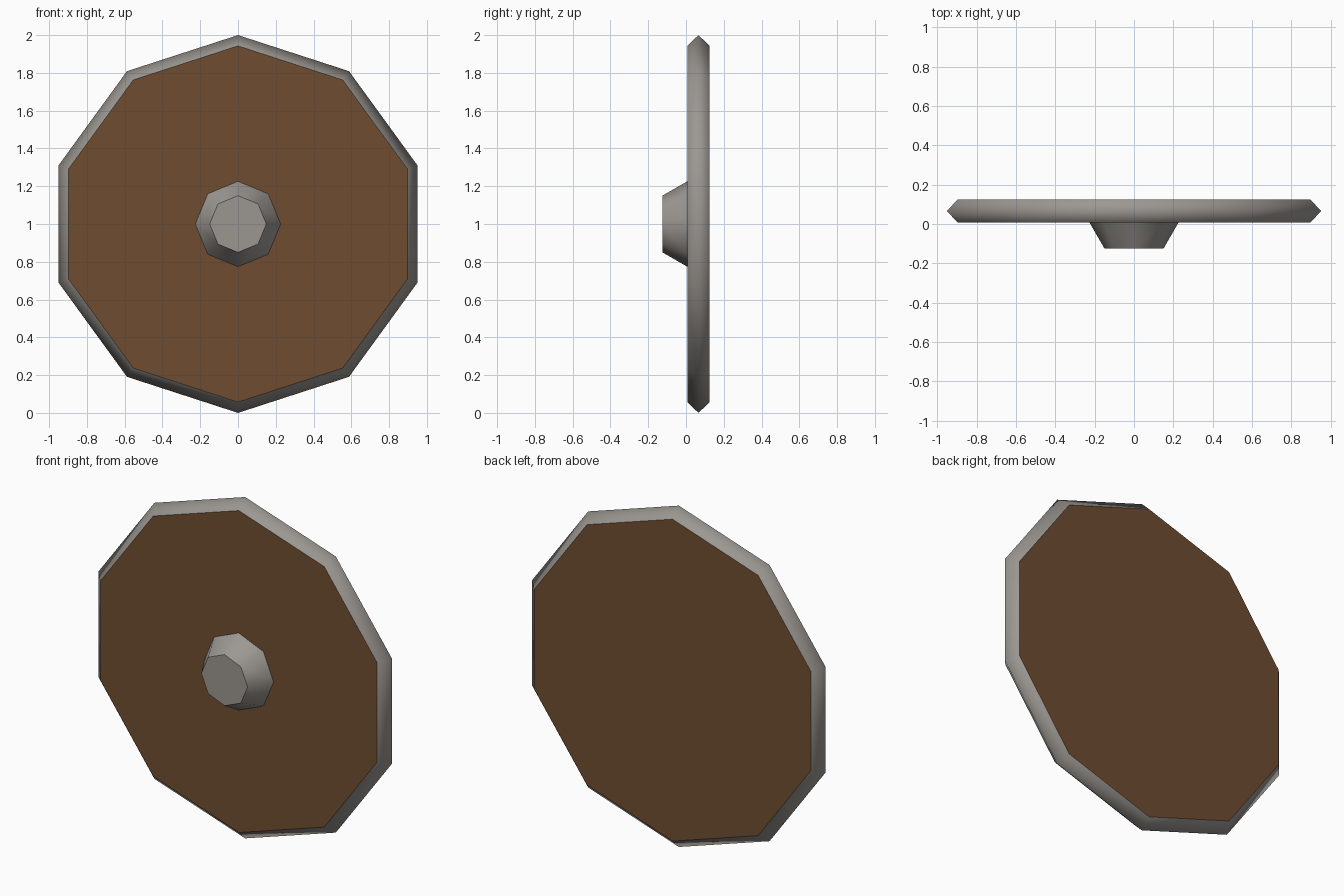
import bpy
from math import sin, cos, pi

if "Cube" in bpy.data.objects:
    bpy.data.objects.remove(bpy.data.objects["Cube"])

CENTRE_Z = 1.0


def material(name, rgb):
    m = bpy.data.materials.new(name)
    m.diffuse_color = (*rgb, 1.0)
    m.use_nodes = True
    m.node_tree.nodes["Principled BSDF"].inputs["Base Color"].default_value = m.diffuse_color
    return m


def lathe(name, profile, sides, mat, cap_front=False, cap_back=False, smooth=True):
    """Sweep (radius, y) points, front to back, around the y axis; a corner points up."""
    verts = [(r * sin(2 * pi * i / sides), y, CENTRE_Z + r * cos(2 * pi * i / sides))
             for r, y in profile for i in range(sides)]
    faces = []
    for k in range(len(profile) - 1):
        a, b = k * sides, (k + 1) * sides
        for i in range(sides):
            j = (i + 1) % sides
            faces.append((a + i, b + i, b + j, a + j))
    n_side = len(faces)
    if cap_front:
        faces.append(tuple(range(sides)))
    if cap_back:
        last = (len(profile) - 1) * sides
        faces.append(tuple(reversed(range(last, last + sides))))
    mesh = bpy.data.meshes.new(name)
    mesh.from_pydata(verts, [], faces)
    for p in mesh.polygons:
        p.use_smooth = smooth and p.index < n_side
    mesh.materials.append(mat)
    mesh.update()
    obj = bpy.data.objects.new(name, mesh)
    bpy.context.collection.objects.link(obj)
    return obj


wood = material("wood", (0.16, 0.073, 0.031))
metal = material("metal", (0.33, 0.31, 0.285))

FRONT, BACK = 0.007, 0.125
INNER = 0.943

# Ten-sided wooden board, flush with the rim on both sides
lathe("board", [(INNER, FRONT), (INNER, BACK)], 10, wood,
      cap_front=True, cap_back=True, smooth=False)

# Metal rim with a pointed outer edge
lathe("rim", [(INNER, FRONT), (1.0, (FRONT + BACK) / 2), (INNER, BACK)], 10, metal)

# Eight-sided tapered boss in the middle of the front
lathe("boss", [(0.15, -0.125), (0.226, FRONT)], 8, metal, cap_front=True)
